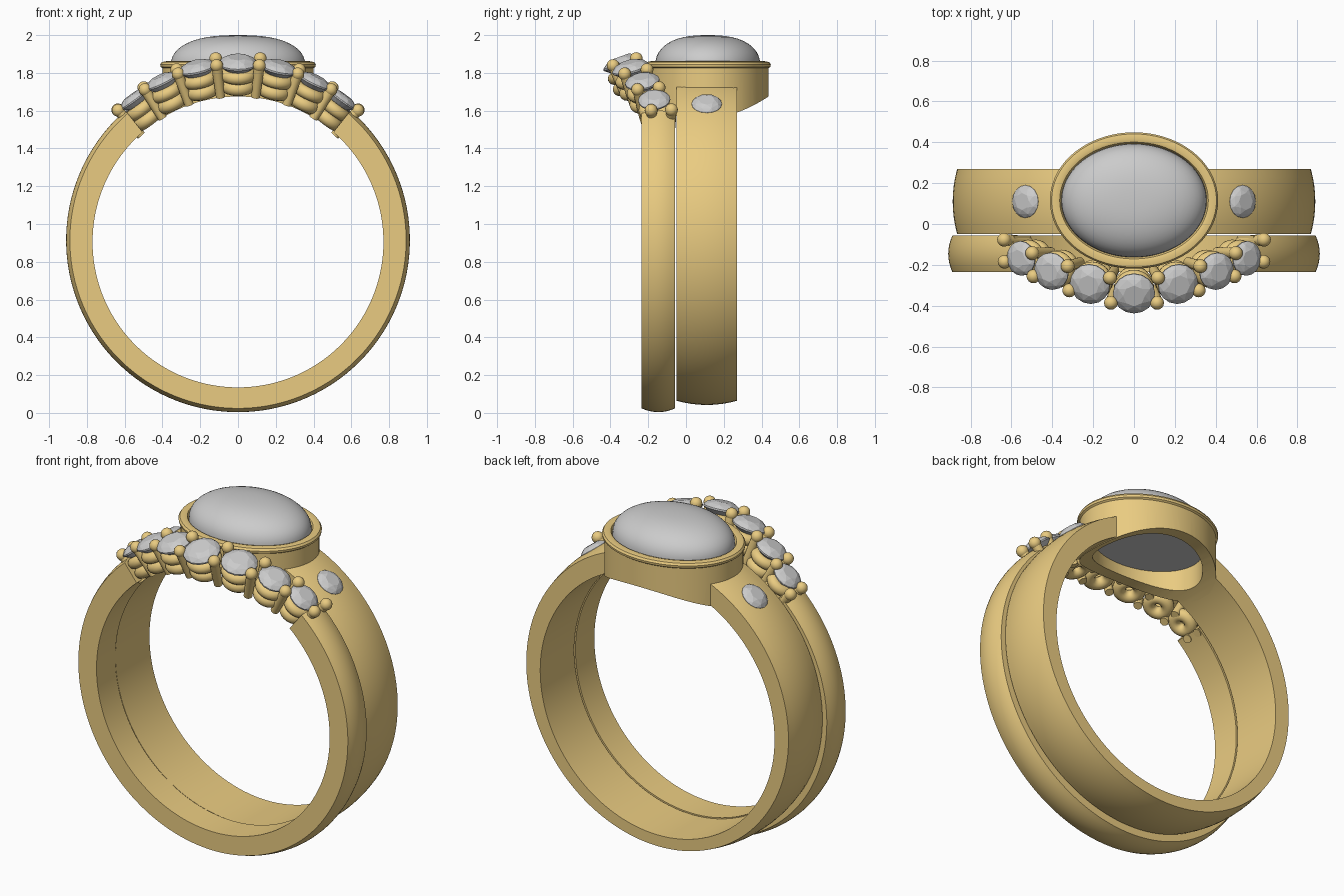
import bpy, bmesh, math
from mathutils import Vector, Matrix

if "Cube" in bpy.data.objects:
    bpy.data.objects.remove(bpy.data.objects["Cube"])

gold = bpy.data.materials.new("gold")
gold.diffuse_color = (0.82, 0.6, 0.22, 1)
gold.use_nodes = True
gold.node_tree.nodes["Principled BSDF"].inputs["Base Color"].default_value = gold.diffuse_color
TAU = 2 * math.pi
FZ, FR = 0.905, 0.77          # finger hole centre height and radius


def finish(name, bm, mat=None, smooth=35):
    bmesh.ops.recalc_face_normals(bm, faces=bm.faces)
    me = bpy.data.meshes.new(name)
    bm.to_mesh(me)
    bm.free()
    ob = bpy.data.objects.new(name, me)
    bpy.context.collection.objects.link(ob)
    if mat:
        me.materials.append(mat)
    if smooth:
        shade(ob, smooth)
    return ob


def select(ob):
    bpy.ops.object.select_all(action='DESELECT')
    ob.select_set(True)
    bpy.context.view_layer.objects.active = ob


def shade(ob, deg=35):
    select(ob)
    bpy.ops.object.shade_smooth_by_angle(angle=math.radians(deg))


def cut(ob, cutter):
    select(ob)
    m = ob.modifiers.new("cut", 'BOOLEAN')
    m.operation, m.solver, m.object = 'DIFFERENCE', 'EXACT', cutter
    bpy.ops.object.modifier_apply(modifier=m.name)
    shade(ob)


def skin(bm, rings, closed):
    """Bridge rings of points; each ring is a closed loop."""
    vs = [[bm.verts.new(p) for p in r] for r in rings]
    n = len(vs)
    for i in range(n if closed else n - 1):
        a, b = vs[i], vs[(i + 1) % n]
        for j in range(len(a)):
            k = (j + 1) % len(a)
            bm.faces.new((a[j], a[k], b[k], b[j]))
    if not closed:
        bm.faces.new(vs[0])
        bm.faces.new(vs[-1])


def band(name, y0, y1, r_in, r_out, z_out, dome, a0, a1):
    """Domed band around the y axis; angles in degrees from the top."""
    closed = a1 - a0 >= 360
    n, rings = 128, []
    for i in range(n if closed else n + 1):
        a = math.radians(a0 + (a1 - a0) * i / n)
        s, c = math.sin(a), math.cos(a)
        ring = [(r_in * s, y, FZ + r_in * c) for y in (y0, y1)]
        for j in range(9):
            t = 1 - j / 4
            r = r_out - dome * t * t
            ring.append((r * s, (y0 + y1) / 2 + t * (y1 - y0) / 2, z_out + r * c))
        rings.append(ring)
    bm = bmesh.new()
    skin(bm, rings, closed)
    return finish(name, bm, gold)


def oval(name, profile, closed, mat=None):
    """Oval lathe about the bezel axis; profile of (rx, ry, z)."""
    bm = bmesh.new()
    skin(bm, [[(rx * math.cos(TAU * i / 72), 0.115 + ry * math.sin(TAU * i / 72), z)
               for i in range(72)] for rx, ry, z in profile], closed)
    return finish(name, bm, mat)


def frame(loc, nrm):
    """Matrix at loc with local z on nrm and local x running along the ring."""
    z = nrm.normalized()
    y = (Vector((0, 1, 0)) - z * z.y).normalized()
    return Matrix.Translation(loc) @ Matrix((y.cross(z), y, z)).transposed().to_4x4()


def gem(name, mat, r, ry=1.0):
    bm = bmesh.new()
    for rad, h, n, off in ((.52, .36, 8, 0), (.82, .23, 8, .5), (1, .04, 16, 0),
                           (1, -.05, 16, 0), (.1, -.75, 8, 0)):
        for i in range(n):
            a = TAU * (i + off) / n
            bm.verts.new(mat @ Vector((r * rad * math.cos(a), r * ry * rad * math.sin(a), r * h)))
    bmesh.ops.convex_hull(bm, input=bm.verts)
    bmesh.ops.dissolve_limit(bm, angle_limit=0.02, verts=bm.verts, edges=bm.edges)
    finish(name, bm, None, 0)


def tube_between(bm, a, b, ra, rb):
    d = b - a
    bmesh.ops.create_cone(bm, cap_ends=True, segments=16, radius1=ra, radius2=rb, depth=d.length,
                          matrix=frame((a + b) / 2, d))


# helper cutters
bm = bmesh.new()
bmesh.ops.create_cone(bm, cap_ends=True, segments=128, radius1=FR, radius2=FR, depth=3,
                      matrix=Matrix.Translation((0, 0, FZ)) @ Matrix.Rotation(math.pi / 2, 4, 'X'))
finger = finish("finger_cutter", bm)
hole = oval("hole_cutter", [(.345, .265, 1.3), (.345, .265, 2.1)], False)

# two bands
wide = band("wide_band", -.05, .27, .774, .888, .93, .022, 0, 360)
cut(wide, hole)
band("narrow_band", -.235, -.057, .77, .91, .914, .02, 41, 319)

# bezel cup for the big stone
prof = [(0, 1.4), (0, 1.825), (.01, 1.832), (.012, 1.845), (.004, 1.857), (-.02, 1.862),
        (-.036, 1.857), (-.045, 1.84), (-.045, 1.75), (-.072, 1.74), (-.072, 1.4)]
bezel = oval("bezel", [(.4 + d, .322 + d, z) for d, z in prof], True, gold)
cut(bezel, finger)
for c in (finger, hole):
    bpy.data.objects.remove(c)

# big domed oval stone
dome = [(.356, .278, 1.742), (.356, .278, 1.84)]
for i in range(1, 13):
    t = math.pi / 2 * i / 12
    f = max(math.cos(t), 0.02) ** 0.8
    dome.append((.356 * f, .278 * f, 1.84 + .16 * math.sin(t) ** 0.9))
oval("oval_stone", dome, False)

# flush stones on the shoulders of the wide band
for s in (-1, 1):
    a = s * math.radians(37)
    n = Vector((math.sin(a), 0, math.cos(a)))
    gem("shoulder_stone", frame(Vector((0, .11, .93)) + n * .882, n), .08)


# curved row of claw-set stones
def row(deg):
    """Frame of the row at an angle: on the arc, leaning to the front in the middle."""
    a, t = math.radians(deg), abs(deg) / 36
    lean = math.radians(max(20 - 16 * t, 2))
    n = Vector((math.sin(a) * math.cos(lean), -math.sin(lean), math.cos(a) * math.cos(lean)))
    r = .945 - .012 * t * t
    return frame(Vector((r * math.sin(a), -.34 + .17 * t ** 1.3, FZ + r * math.cos(a))), n)


for deg, r in ((0, .103), (13.2, .1), (25.5, .092), (36.3, .085)):
    for s in ((1,) if deg == 0 else (-1, 1)):
        m = row(s * deg)
        gem("row_stone", m, r)
        # two stacked collars under the stone
        bm = bmesh.new()
        for h, big, small in ((-.062, .64, .033), (-.125, .56, .036)):
            skin(bm, [[m @ Vector(((r * big + small * math.cos(v)) * math.cos(u),
                                   (r * big + small * math.cos(v)) * math.sin(u),
                                   h + small * math.sin(v)))
                       for v in [TAU * j / 14 for j in range(14)]]
                      for u in [TAU * i / 32 for i in range(32)]], True)
        finish("stone_collar", bm, gold)

for deg in (6.9, 19.6, 31.4, 42.3):
    for s in (-1, 1):
        m = row(s * deg)
        w = .066 - .012 * deg / 42
        for side in (-1, 1):
            bm = bmesh.new()
            top, low = m @ Vector((0, side * w, .015)), m @ Vector((0, side * w * .75, -.165))
            tube_between(bm, low, top, .024, .028)
            bmesh.ops.create_uvsphere(bm, u_segments=16, v_segments=10, radius=.034,
                                      matrix=Matrix.Translation(top))
            finish("claw", bm, gold)
